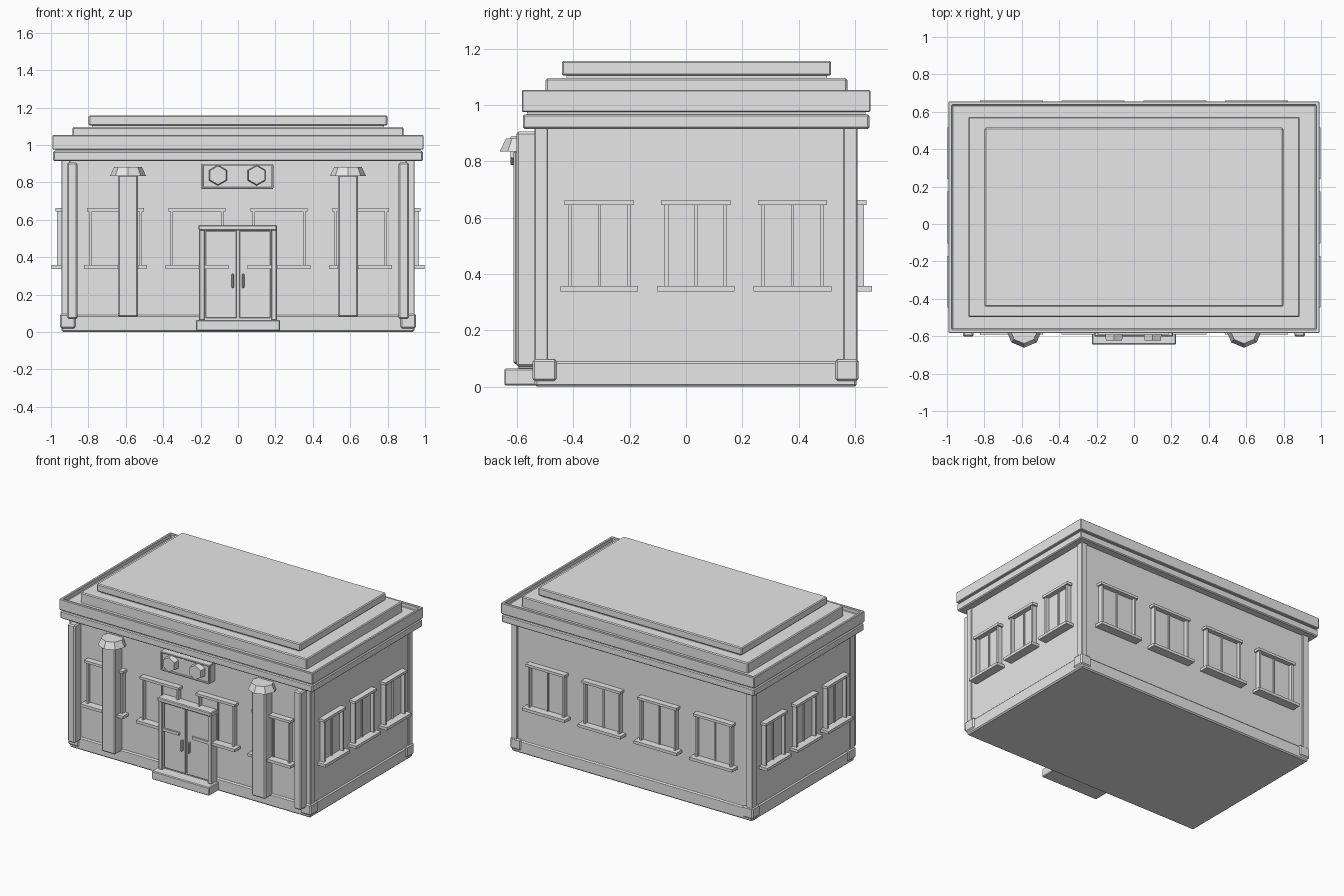
import bpy, bmesh, math
from mathutils import Matrix, Vector

if "Cube" in bpy.data.objects:
    bpy.data.objects.remove(bpy.data.objects["Cube"])

# One plain stone colour for the whole building
stone = bpy.data.materials.new("light_grey")
stone.use_nodes = True
GREY = (0.8, 0.8, 0.8, 1)
stone.diffuse_color = GREY
stone.node_tree.nodes["Principled BSDF"].inputs["Base Color"].default_value = GREY


def finish(name, bm, bevel=0):
    bmesh.ops.recalc_face_normals(bm, faces=bm.faces)
    mesh = bpy.data.meshes.new(name)
    bm.to_mesh(mesh)
    bm.free()
    mesh.materials.append(stone)
    ob = bpy.data.objects.new(name, mesh)
    bpy.context.collection.objects.link(ob)
    if bevel:
        mod = ob.modifiers.new("soft_edge", "BEVEL")
        mod.width = bevel
        mod.segments = 1
    return ob


def add_box(bm, x, y, z, matrix=Matrix()):
    """Add a box given as (min, max) along each axis."""
    size = Vector((x[1] - x[0], y[1] - y[0], z[1] - z[0]))
    mid = Vector((sum(x), sum(y), sum(z))) / 2
    m = matrix @ Matrix.Translation(mid) @ Matrix.Diagonal(size).to_4x4()
    bmesh.ops.create_cube(bm, size=1, matrix=m)


def box(name, x, y, z, bevel=0):
    bm = bmesh.new()
    add_box(bm, x, y, z)
    return finish(name, bm, bevel)


def prism(name, sides, r1, r2, depth, matrix):
    bm = bmesh.new()
    bmesh.ops.create_cone(bm, cap_ends=True, segments=sides, radius1=r1,
                          radius2=r2, depth=depth, matrix=matrix)
    return finish(name, bm)


# Walls and plinth
WX, FRONT, BACK = 0.935, -0.527, 0.598
box("walls", (-WX, WX), (FRONT, BACK), (0.01, 0.96))
box("plinth", (-0.943, 0.943), (-0.537, 0.606), (0, 0.09), 0.008)

# Corner posts on blocks
for side, sx in (("right", -1), ("left", 1)):
    for end, y0, y1 in (("front", -0.537, -0.491), ("back", 0.559, 0.608)):
        x = sorted((sx * 0.897, sx * 0.944))
        box(f"{end}_{side}_corner_post", x, (y0, y1), (0.08, 0.93), 0.003)
    for end, y0, y1 in (("front", -0.545, -0.459), ("back", 0.53, 0.613)):
        x = sorted((sx * 0.868, sx * 0.951))
        box(f"{end}_{side}_corner_block", x, (y0, y1), (0.02, 0.097), 0.008)

    # Front pilaster
    x = sorted((sx * 0.857, sx * 0.914))
    box(f"{side}_pilaster", x, (-0.602, FRONT), (0.07, 0.905), 0.008)

    # Front column with a flared eight-sided cap
    cx = sx * 0.588
    box(f"{side}_column", (cx - 0.054, cx + 0.054), (-0.613, FRONT), (0.08, 0.84), 0.008)
    prism(f"{side}_column_cap", 8, 0.096, 0.074, 0.046,
          Matrix.Translation((cx, -0.565, 0.858)))

# Roof: cornice, parapet with sunken tray, two stepped slabs
box("cornice", (-0.988, 0.988), (-0.579, 0.651), (0.915, 0.967), 0.006)
box("roof_core", (-0.975, 0.975), (-0.565, 0.637), (0.96, 0.985))
parapet = bmesh.new()
add_box(parapet, (-0.992, 0.992), (-0.583, 0.655), (0.975, 1.053))
parapet.faces.ensure_lookup_table()
top = max(parapet.faces, key=lambda f: f.calc_center_median().z)
bmesh.ops.inset_individual(parapet, faces=[top], thickness=0.028)
for v in top.verts:
    v.co.z -= 0.0
tray = bmesh.ops.extrude_discrete_faces(parapet, faces=[top])["faces"][0]
bmesh.ops.translate(parapet, verts=list(tray.verts), vec=(0, 0, -0.03))
finish("parapet", parapet, 0.004)
box("lower_roof_slab", (-0.886, 0.886), (-0.498, 0.573), (1.0, 1.095), 0.006)
box("roof_slab_neck", (-0.78, 0.78), (-0.425, 0.5), (1.08, 1.12))
box("upper_roof_slab", (-0.798, 0.798), (-0.441, 0.515), (1.104, 1.157), 0.006)


def window(name, matrix, half):
    """Window built facing -y on the plane y = 0, then moved to its wall."""
    bm = bmesh.new()
    out, bar = half - 0.012, 0.013
    parts = [
        ((-out, out), (-0.008, 0.01), (0.35, 0.65)),             # glazing
        ((-half, half), (-0.042, 0.01), (0.645, 0.663)),         # head
        ((-half - 0.015, half + 0.015), (-0.063, 0.01), (0.338, 0.358)),  # sill
        ((-out, -out + bar), (-0.034, 0.01), (0.358, 0.645)),    # jambs
        ((out - bar, out), (-0.034, 0.01), (0.358, 0.645)),
        ((-0.005, 0.005), (-0.016, 0.01), (0.358, 0.645)),       # mullion
    ]
    for part in parts:
        add_box(bm, *part, matrix=matrix)
    finish(name, bm)


def place(x, y, turn):
    return Matrix.Translation((x, y, 0)) @ Matrix.Rotation(math.radians(turn), 4, "Z")


for i, x in enumerate((-0.655, -0.219, 0.219, 0.655), 1):
    window(f"front_window_{i}", place(x, FRONT, 0), 0.153)
    window(f"back_window_{i}", place(x, BACK, 180), 0.153)
for i, y in enumerate((-0.308, 0.035, 0.378), 1):
    window(f"right_window_{i}", place(-WX, y, -90), 0.123)
    window(f"left_window_{i}", place(WX, y, 90), 0.123)

# Entrance: step, frame, double doors and handles
box("entrance_step", (-0.225, 0.225), (-0.645, FRONT), (0.005, 0.064), 0.005)
box("door_head", (-0.211, 0.209), (-0.602, FRONT), (0.543, 0.572), 0.005)
for side, sx in (("right", -1), ("left", 1)):
    box(f"{side}_door_jamb", sorted((sx * 0.178, sx * 0.208)), (-0.595, FRONT),
        (0.062, 0.55), 0.004)
    box(f"{side}_door", sorted((sx * 0.007, sx * 0.174)), (-0.578, FRONT),
        (0.075, 0.54), 0.003)
    box(f"{side}_door_handle", sorted((sx * 0.022, sx * 0.034)), (-0.597, -0.57),
        (0.235, 0.312), 0.004)
box("door_backing", (-0.185, 0.185), (-0.566, FRONT), (0.062, 0.55))

# Board above the entrance with two six-sided lamps
box("board", (-0.19, 0.19), (-0.582, FRONT), (0.768, 0.896), 0.004)
for z0, z1 in ((0.765, 0.775), (0.889, 0.899)):
    box("board_rail", (-0.195, 0.188), (-0.592, FRONT), (z0, z1), 0.002)
for x0, x1 in ((-0.195, -0.185), (0.178, 0.188)):
    box("board_stile", (x0, x1), (-0.592, FRONT), (0.765, 0.899), 0.002)
for side, x in (("right", -0.107), ("left", 0.1)):
    prism(f"{side}_lamp", 6, 0.056, 0.05, 0.045,
          Matrix.Translation((x, -0.6, 0.838)) @ Matrix.Rotation(math.pi / 2, 4, "X"))
